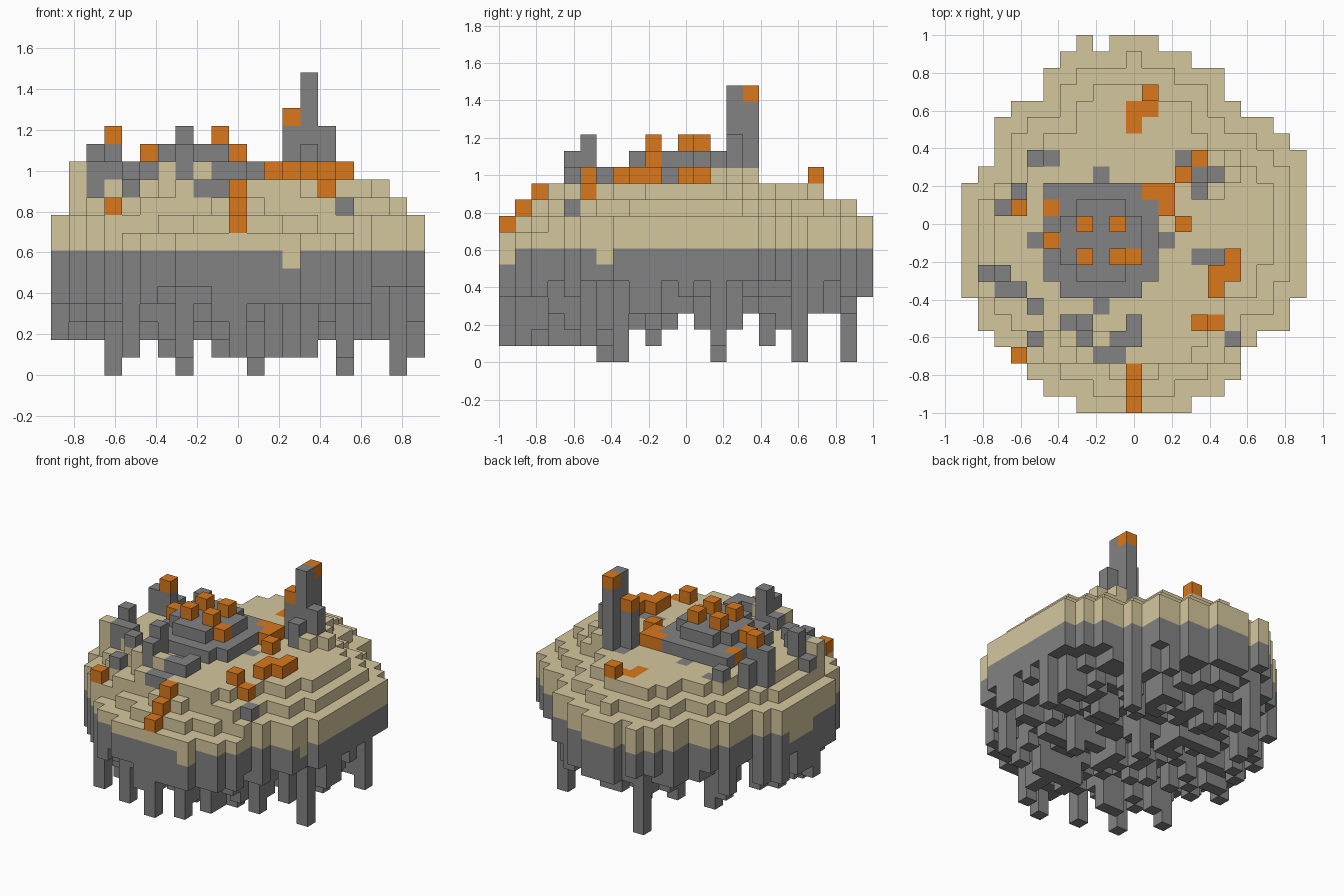
import bpy, bmesh, random
from mathutils import Vector

random.seed(7)
if "Cube" in bpy.data.objects:
    bpy.data.objects.remove(bpy.data.objects["Cube"], do_unlink=True)

V = 2 / 23  # block size
ROCK_TOP = 7


def make_material(name, rgb):
    m = bpy.data.materials.new(name)
    m.use_nodes = True
    col = (*rgb, 1)
    m.diffuse_color = col
    m.node_tree.nodes["Principled BSDF"].inputs["Base Color"].default_value = col
    return m


sand = make_material("sand", (0.66, 0.57, 0.34))
stone = make_material("grey_stone", (0.225, 0.225, 0.225))
rust = make_material("rust_orange", (0.7, 0.19, 0.012))

# Island outline: first and last block of every row, front to back
left = [3, 5, 6, 7, 8, 9, 9] + [10] * 7 + [9, 8, 8, 8, 7, 5, 5, 4, 1]
right = [3, 5, 6, 6, 7, 9, 9] + [10] * 9 + [9, 8, 6, 5, 5, 3, 1]
outline = {(i, j - 11) for j in range(23) for i in range(-left[j], right[j] + 1)}
outline.add((-3, 11))


def rim_distance(i, j):
    d = 1
    while d < 4 and all((i + a, j + b) in outline
                        for a in range(-d, d + 1) for b in range(-d, d + 1)):
        d += 1
    return d


def surface(i, j):
    drop = 1 if j <= -9 and abs(i) < 7 else 0
    return min(8 + rim_distance(i, j) - drop, 11)


blocks = {}  # (i, j, k) -> part name

# Terraced sand over a ragged rock underside with hanging columns
row_low = [1, 1, 1, 1, 1, 1, 0, 0, 2, 1, 1, 3, 2, 0, 2, 3, 1, 2, 0, 3, 1, 0, 4]
col_low = [2, 2, 2, 0, 1, 2, 1, 0, 2, 1, 2, 0, 1, 1, 1, 1, 0, 2, 1, 0, 1]
depths = {1: (3, 4, 4, 5, 5), 2: (2, 3, 4, 4, 5), 3: (1, 2, 3, 4, 5), 4: (1, 2, 3, 4, 4)}
hanging = {(9, -4): 0, (6, 7): 0, (-3, 10): 0, (-7, -5): 0, (1, 2): 0,
           (2, -10): 1, (-3, -10): 1, (-6, -9): 1, (3, -8): 1, (6, -6): 1,
           (10, 2): 1, (-6, 5): 1, (0, -11): 1, (-10, -2): 2, (-9, 1): 2}
for i, j in sorted(outline):
    depth = random.choice(depths[rim_distance(i, j)])
    low = hanging.get((i, j), max(depth, row_low[j + 11], col_low[i + 10], 1))
    for k in range(low, surface(i, j)):
        blocks[i, j, k] = "rock_underside" if k < ROCK_TOP else "sand_terraces"
# Sand spilling one block down the rim
for cell in ((3, -11), (9, -5), (-10, -1), (-10, 0), (-10, 1)):
    blocks[(*cell, ROCK_TOP - 1)] = "sand_terraces"


def stack(part, top, cells, bottom=None):
    """Raise blocks from the ground (or a given level) up to a level."""
    for i, j in cells:
        start = surface(i, j) if bottom is None else bottom
        for k in range(start, top):
            blocks[i, j, k] = part


def inlay(part, cells):
    """Recolour the top ground block."""
    for i, j in cells:
        blocks[i, j, surface(i, j) - 1] = part


def patch(i0, i1, j0, j1):
    return [(i, j) for i in range(i0, i1 + 1) for j in range(j0, j1 + 1)]


# Sand mounds
stack("sand_mounds", 12, [(-9, -4), (-2, -7), (-4, -7), (5, 2), (5, 4), (6, 3)])

# Central ruin: low platform with a raised cross-shaped step
low_step = [c for c in patch(-5, 1, -4, 2) if c not in ((-5, -4), (1, -4))]
high_step = [c for c in patch(-4, 0, -3, 1)
             if not (c[0] in (-4, 0) and c[1] in (-3, 1))]
stack("ruin_platform", 12, low_step)
stack("ruin_platform", 13, high_step)
inlay("ruin_platform", [(-2, 3), (-6, -1), (2, -1), (-2, -5)])
stack("rust_ruin_blocks", 12, [(-5, 1)], 11)
stack("rust_ruin_blocks", 13, [(-5, -1), (0, -2)], 12)
stack("rust_ruin_blocks", 14, [(-3, 0), (-1, 0), (-3, -2), (-1, -2)], 13)
stack("rust_corner", 12, [(1, 2), (2, 2), (2, 1), (3, 0)], 11)

# Tower
stack("tower", 17, [(4, 3), (4, 4)])
stack("tower", 14, [(3, 3), (5, 3)])
stack("tower", 13, [(4, 2)])
inlay("tower", [(3, 4)])
stack("tower_rust_cap", 17, [(4, 4)], 16)
stack("tower_rust_cap", 15, [(3, 3)], 14)

# Broken walls at the front
stack("front_walls", 12, [(-4, -6), (0, -6), (-1, -7), (0, -7)])
stack("front_walls", 13, [(-3, -7)])
stack("front_walls", 14, [(-3, -6)])
inlay("front_walls", [(-2, -8), (-1, -8)])

# Broken walls on the right flank
stack("side_walls", 13, [(-8, -3), (-7, 1), (-8, 1)])
stack("side_walls", 12, [(-8, -4), (-7, -4), (-6, -5), (-7, 2), (-6, 4)])
stack("side_walls", 11, [(-6, -7), (-9, -3)])
stack("side_walls", 10, [(6, -7)])
inlay("side_walls", [(-5, 4), (4, -2), (5, -2)])
stack("rust_side_blocks", 14, [(-7, 1)], 13)
stack("rust_side_blocks", 10, [(-7, -8)])

# Rust scraps: left flank, back patch and front trail
stack("rust_scraps", 12, [(6, -2), (5, -3), (6, -3), (5, -4), (4, -6), (1, 8)])
stack("rust_scraps", 11, [(5, -6)], 10)
inlay("rust_scraps", [(0, 7), (1, 7), (0, 6)])
for j in (-11, -10, -9):
    stack("rust_trail", surface(0, j) + 1, [(0, j)])

# Turn each part into a mesh of exposed block faces
AXES = [Vector(a) for a in ((1, 0, 0), (0, 1, 0), (0, 0, 1))]


def build(part):
    bm = bmesh.new()
    for cell in [c for c, p in blocks.items() if p == part]:
        centre = Vector(cell) + Vector((0, 0, 0.5))
        for n, axis in enumerate(AXES):
            for sign in (-1, 1):
                step = axis * sign
                if tuple(int(c + s) for c, s in zip(cell, step)) in blocks:
                    continue
                u, w = AXES[(n + 1) % 3] * sign, AXES[(n + 2) % 3]
                corners = [centre + (step + u * a + w * b) / 2
                           for a, b in ((-1, -1), (1, -1), (1, 1), (-1, 1))]
                bm.faces.new([bm.verts.new(p * V) for p in corners])
    bmesh.ops.remove_doubles(bm, verts=bm.verts, dist=V / 100)
    mesh = bpy.data.meshes.new(part)
    bm.to_mesh(mesh)
    bm.free()
    colour = rust if "rust" in part else sand if "sand" in part else stone
    mesh.materials.append(colour)
    bpy.context.scene.collection.objects.link(bpy.data.objects.new(part, mesh))


for part in sorted(set(blocks.values())):
    build(part)
